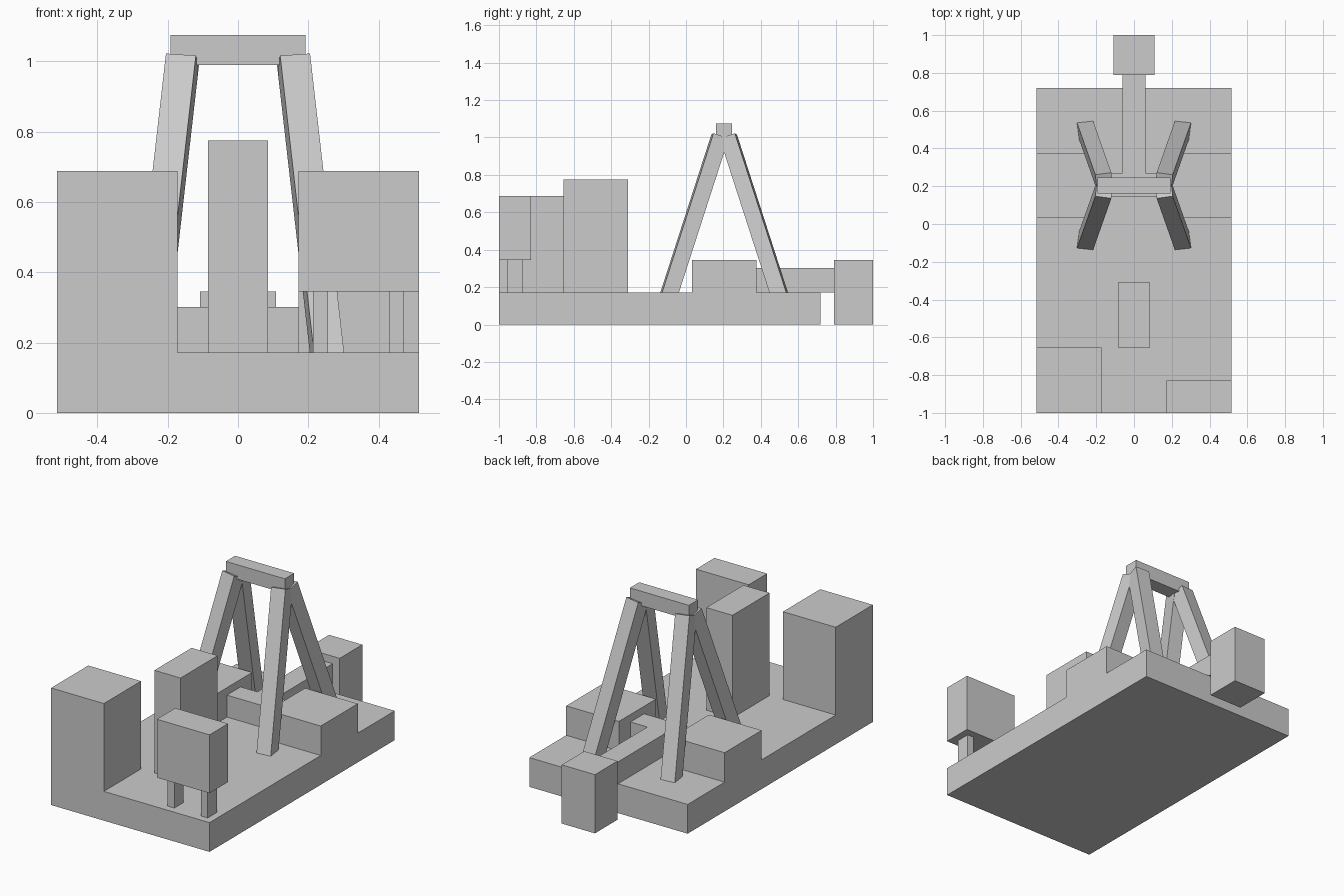
import bpy, bmesh
from math import radians
from mathutils import Vector, Matrix

if "Cube" in bpy.data.objects:
    bpy.data.objects.remove(bpy.data.objects["Cube"])


def add_object(name, bm):
    bmesh.ops.recalc_face_normals(bm, faces=bm.faces)
    mesh = bpy.data.meshes.new(name)
    bm.to_mesh(mesh)
    bm.free()
    ob = bpy.data.objects.new(name, mesh)
    bpy.context.collection.objects.link(ob)
    return ob


def box(name, x, y, z):
    """Axis-aligned box from (min, max) ranges."""
    lo, hi = Vector((x[0], y[0], z[0])), Vector((x[1], y[1], z[1]))
    bm = bmesh.new()
    mat = Matrix.Translation((lo + hi) / 2) @ Matrix.Diagonal((*(hi - lo), 1))
    bmesh.ops.create_cube(bm, size=1, matrix=mat)
    return add_object(name, bm)


FLOOR = 0.172   # top of the base
STEP = 0.345    # top of the low blocks

# Base and the front group
box("base", (-0.515, 0.515), (-1, 0.72), (0, FLOOR))
box("tall_front_block", (-0.515, -0.172), (-1, -0.655), (FLOOR, 0.688))
box("centre_column", (-0.085, 0.085), (-0.655, -0.31), (FLOOR, 0.775))
box("raised_box", (0.172, 0.515), (-1, -0.828), (STEP, 0.688))
for i, x in enumerate((0.213, 0.43)):
    box(f"raised_box_post_{i + 1}", (x, x + 0.043), (-0.957, -0.872), (FLOOR, STEP))

# Low side blocks joined by a cross bar, with a rear beam and end block
box("side_block_left", (-0.515, -0.172), (0.033, 0.377), (FLOOR, STEP))
box("side_block_right", (0.172, 0.515), (0.033, 0.377), (FLOOR, STEP))
box("cross_bar", (-0.172, 0.172), (0.143, 0.27), (FLOOR, 0.301))
box("rear_beam", (-0.062, 0.062), (0.27, 0.79), (FLOOR, 0.301))
box("end_block", (-0.108, 0.108), (0.79, 1.0), (0, STEP))

# Frame: top rail on four splayed legs
MID_Y = 0.204
box("top_rail", (-0.192, 0.192), (MID_Y - 0.043, MID_Y + 0.043), (0.99, 1.075))

top = Vector((0.158, 0.182 - MID_Y, 1.006))
slope = Vector((-0.114, 0.323, 1))
bottom = top - slope * (top.z - 0.15)      # ends just inside the base
axis = slope.normalized()
front = Vector((1, 0, 0)).cross(axis)      # leg's sideways axes, with a small twist
side = Vector((0, axis.z, -axis.y)).normalized().cross(axis)
depth = axis.cross(side)
twist = Matrix.Rotation(radians(6), 3, axis)
side, depth = twist @ side, twist @ depth
frame = Matrix((side * 0.086, depth * 0.086, top - bottom)).transposed().to_4x4()
leg = Matrix.Translation((top + bottom) / 2) @ frame

for fb, sy in (("front", 1), ("back", -1)):
    for lr, sx in (("right", 1), ("left", -1)):
        bm = bmesh.new()
        bmesh.ops.create_cube(bm, size=1)
        place = Matrix.Translation((0, MID_Y, 0)) @ Matrix.Diagonal((sx, sy, 1, 1)) @ leg
        bm.transform(place)
        add_object(f"{fb}_{lr}_leg", bm)
